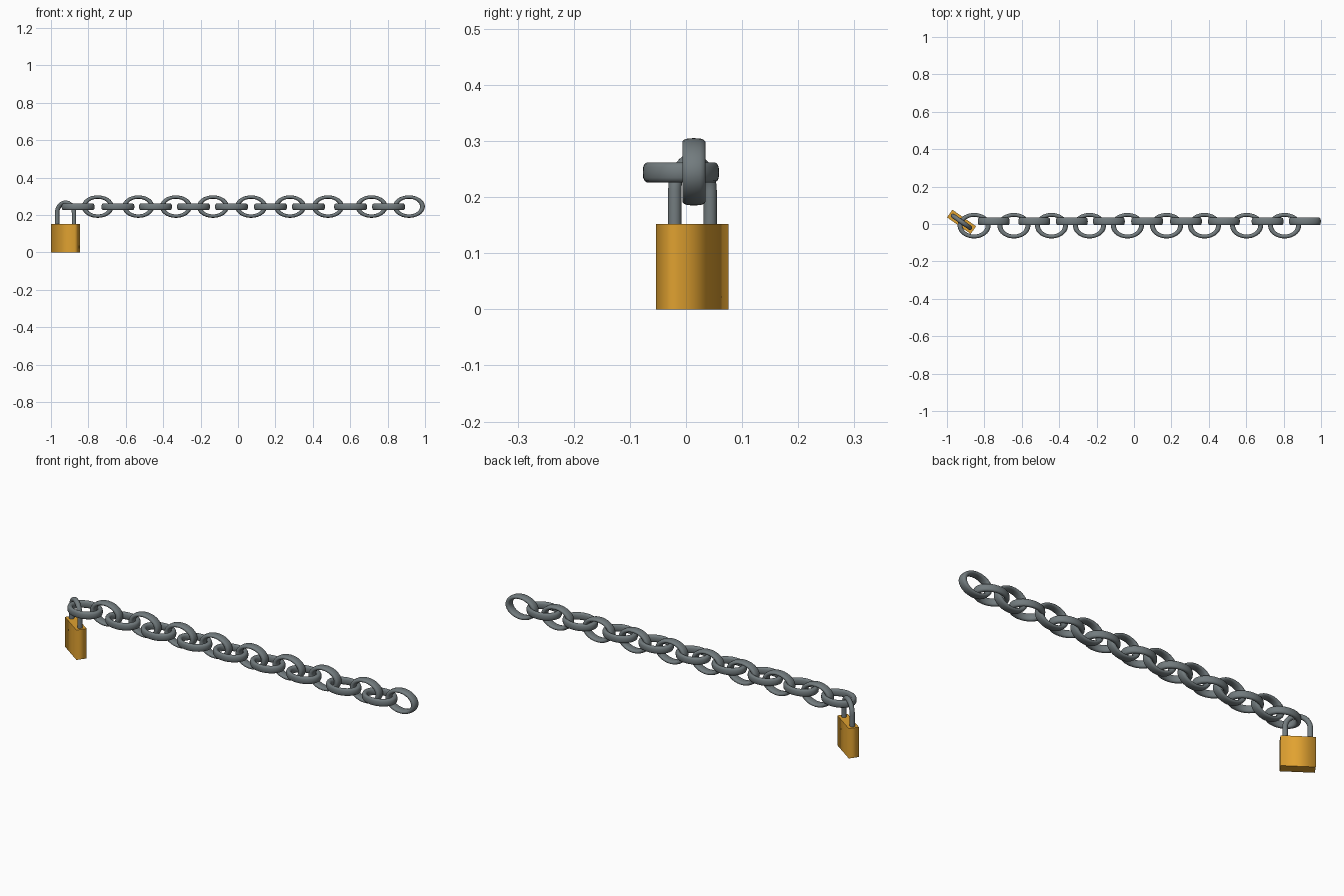
import bpy, bmesh
from math import sin, cos, pi, radians, copysign
from mathutils import Matrix, Vector

if "Cube" in bpy.data.objects:
    bpy.data.objects.remove(bpy.data.objects["Cube"])


def material(name, rgb):
    m = bpy.data.materials.new(name)
    m.diffuse_color = (*rgb, 1)
    m.use_nodes = True
    m.node_tree.nodes["Principled BSDF"].inputs["Base Color"].default_value = m.diffuse_color
    return m


steel = material("steel", (0.17, 0.20, 0.21))
brass = material("brass", (0.75, 0.36, 0.03))


def bridge(bm, a, b):
    n = len(a)
    for i in range(n):
        bm.faces.new((a[i], a[(i + 1) % n], b[(i + 1) % n], b[i]))


def finish(bm, name, mat):
    bmesh.ops.recalc_face_normals(bm, faces=bm.faces)
    for f in bm.faces:
        f.smooth = True
    me = bpy.data.meshes.new(name)
    bm.to_mesh(me)
    bm.free()
    me.materials.append(mat)
    return me


def add(name, me, matrix):
    ob = bpy.data.objects.new(name, me)
    bpy.context.collection.objects.link(ob)
    ob.matrix_world = matrix
    return ob


def link_mesh(name, a, b, half_thick, rim=0.3, n=40, k=14):
    """Oval ring lying in XY with a squarish rounded section."""
    bm = bmesh.new()
    rings = []
    for i in range(n):
        t = 2 * pi * i / n
        ring = []
        for j in range(k):
            p = 2 * pi * j / k
            c, s = (copysign(abs(v) ** 0.75, v) for v in (cos(p), sin(p)))
            r = 1 - rim / 2 + rim / 2 * c
            ring.append(bm.verts.new((a * r * cos(t), b * r * sin(t), half_thick * s)))
        rings.append(ring)
    for i in range(n):
        bridge(bm, rings[i], rings[(i + 1) % n])
    return finish(bm, name, steel)


# Chain links, alternating flat and upright
flat = link_mesh("flat_link", 0.088, 0.068, 0.018)
upright = link_mesh("upright_link", 0.085, 0.06, 0.021)
flat_x = [-0.855, -0.642, -0.441, -0.238, -0.035, 0.174, 0.377, 0.602, 0.805]
upright_x = [-0.75, -0.533, -0.332, -0.134, 0.07, 0.278, 0.481, 0.714, 0.914]
for i, (fx, ux) in enumerate(zip(flat_x, upright_x)):
    add(f"flat_link_{i + 1}", flat, Matrix.Translation((fx, -0.009, 0.244)))
    add(f"upright_link_{i + 1}", upright,
        Matrix.Translation((ux, 0.014, 0.245)) @ Matrix.Rotation(pi / 2, 4, 'X'))

# Padlock body: block with soft upright edges and crisp top and bottom
lock = Matrix.Translation((-0.922, 0.0115, 0)) @ Matrix.Rotation(radians(-35), 4, 'Z')
bm = bmesh.new()
bmesh.ops.create_cube(bm, size=1, matrix=Matrix.Translation((0, 0, 0.076))
                      @ Matrix.Diagonal((0.154, 0.05, 0.152, 1)))
for e in bm.edges:
    e.smooth = abs(e.verts[0].co.z - e.verts[1].co.z) > 0.1
add("padlock_body", finish(bm, "padlock_body", brass), lock)

# Shackle: round bar swept along a U path
R, r, k = 0.055, 0.012, 16
path = [(Vector((R, 0, 0.14)), 0.0)]
path += [(Vector((R * cos(pi * i / 20), 0, 0.211 + R * sin(pi * i / 20))), pi * i / 20)
         for i in range(21)]
path += [(Vector((-R, 0, 0.14)), pi)]
bm = bmesh.new()
rings = []
for c, t in path:
    out = Vector((cos(t), 0, sin(t)))
    rings.append([bm.verts.new(c + out * r * cos(2 * pi * j / k)
                               + Vector((0, r * sin(2 * pi * j / k), 0))) for j in range(k)])
for p, q in zip(rings, rings[1:]):
    bridge(bm, p, q)
for end in (rings[0], rings[-1]):
    for e in bm.faces.new(end).edges:
        e.smooth = False
add("padlock_shackle", finish(bm, "padlock_shackle", steel), lock)
